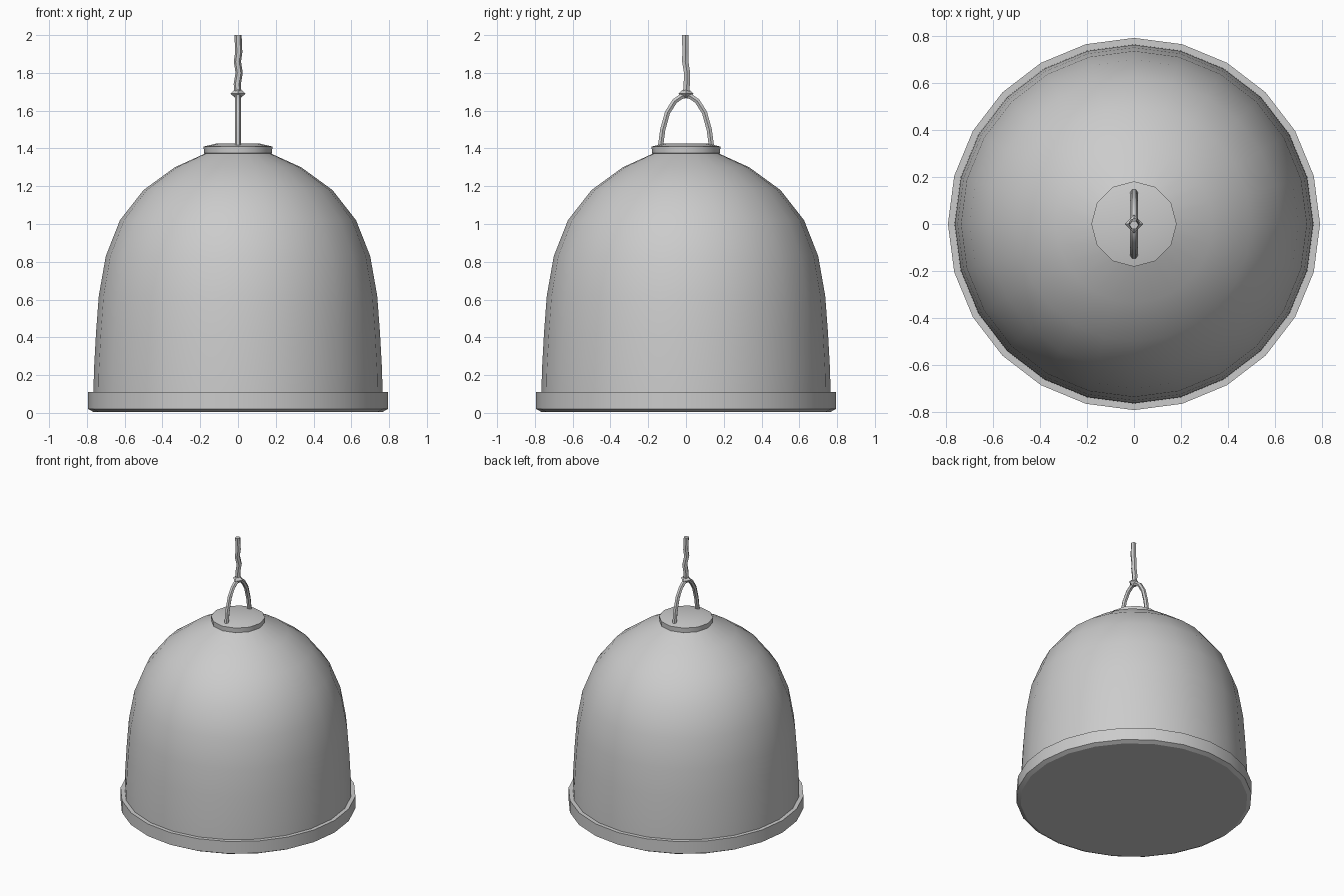
import bpy, bmesh, math
from mathutils import Vector

if "Cube" in bpy.data.objects:
    bpy.data.objects.remove(bpy.data.objects["Cube"])


def finish(name, bm, angle=35):
    bmesh.ops.remove_doubles(bm, verts=bm.verts, dist=1e-5)
    bmesh.ops.recalc_face_normals(bm, faces=bm.faces)
    me = bpy.data.meshes.new(name)
    bm.to_mesh(me)
    bm.free()
    ob = bpy.data.objects.new(name, me)
    bpy.context.collection.objects.link(ob)
    bpy.ops.object.select_all(action='DESELECT')
    ob.select_set(True)
    bpy.context.view_layer.objects.active = ob
    bpy.ops.object.shade_smooth_by_angle(angle=math.radians(angle))
    return ob


def bridge(bm, rings):
    n = len(rings[0])
    for a, b in zip(rings, rings[1:]):
        for i in range(n):
            j = (i + 1) % n
            bm.faces.new((a[i], a[j], b[j], b[i]))


def lathe(name, profile, sides, cap_start=False, cap_end=False, angle=35):
    """Turn an (r, z) profile around the z axis."""
    bm = bmesh.new()
    rings = [[bm.verts.new((r * math.cos(2 * math.pi * i / sides),
                            r * math.sin(2 * math.pi * i / sides), z))
              for i in range(sides)] for r, z in profile]
    bridge(bm, rings)
    if cap_start:
        bm.faces.new(rings[0])
    if cap_end:
        bm.faces.new(rings[-1])
    return finish(name, bm, angle)


def tube(name, path, radius, sides):
    """Sweep a round section along a path."""
    bm = bmesh.new()
    pts = [Vector(p) for p in path]
    rings = []
    for k, p in enumerate(pts):
        t = (pts[min(k + 1, len(pts) - 1)] - pts[max(k - 1, 0)]).normalized()
        u = Vector((1, 0, 0))
        u = (u - t * u.dot(t)).normalized()
        v = t.cross(u)
        rings.append([bm.verts.new(p + radius * (u * math.cos(a) + v * math.sin(a)))
                      for a in (2 * math.pi * i / sides for i in range(sides))])
    bridge(bm, rings)
    bm.faces.new(rings[0])
    bm.faces.new(rings[-1])
    return finish(name, bm, 50)


# Domed shade
lathe("shade", [(0.765, 0.10), (0.763, 0.22), (0.752, 0.42), (0.737, 0.62), (0.70, 0.83),
                (0.625, 1.02), (0.50, 1.18), (0.335, 1.30), (0.17, 1.375)], 24)

# Rim band with the closed flat underside
lathe("rim", [(0.755, 0.11), (0.793, 0.11), (0.793, 0.02), (0.765, 0.005)], 24)
lathe("bottom_panel", [(0.765, 0.005), (0.74, 0.005)], 24, cap_end=True)

# Cap on top of the shade
lathe("top_cap", [(0.17, 1.37), (0.18, 1.375), (0.182, 1.41), (0.11, 1.427)],
      12, cap_start=True, cap_end=True, angle=40)

# Arched handle, mirrored across y
half = [(-0.135, 1.41), (-0.123, 1.50), (-0.098, 1.59), (-0.06, 1.65), (-0.025, 1.675)]
arch = half + [(0, 1.68)] + [(-y, z) for y, z in reversed(half)]
tube("handle", [(0, y, z) for y, z in arch], 0.016, 6)

# Knot where the cord meets the handle
lathe("knot", [(0.014, 1.667), (0.04, 1.69), (0.014, 1.713)], 4,
      cap_start=True, cap_end=True, angle=20)

# Slightly crooked cord
tube("cord", [(0, 0, 1.69), (-0.004, 0.004, 1.74), (0.006, 0.006, 1.80), (-0.003, -0.004, 1.86),
              (0.004, -0.003, 1.91), (0, -0.004, 2.0)], 0.019, 6)
